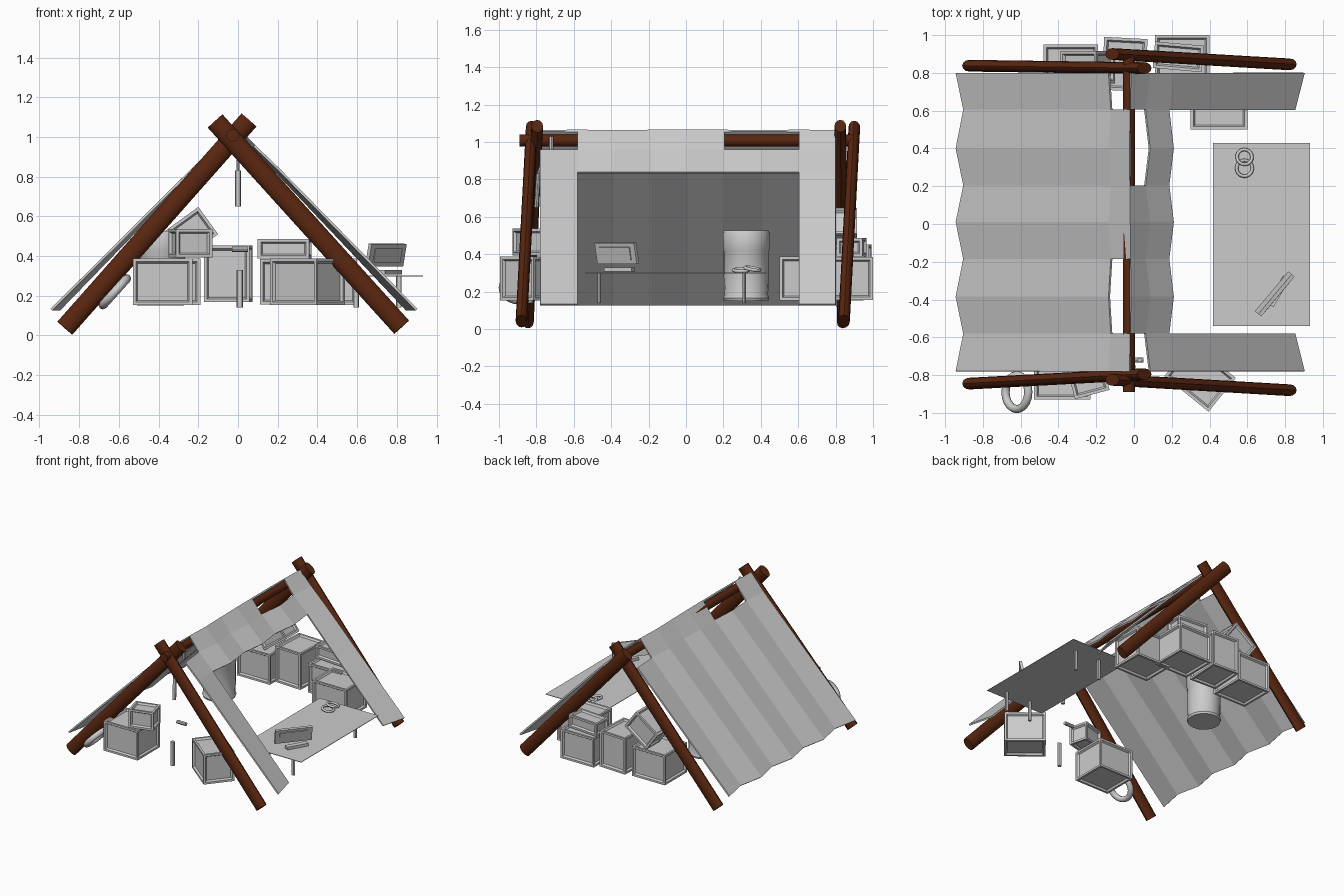
import bpy, bmesh, math
from mathutils import Vector, Matrix

if "Cube" in bpy.data.objects:
    bpy.data.objects.remove(bpy.data.objects["Cube"])


def material(name, rgb):
    m = bpy.data.materials.new(name)
    m.diffuse_color = (*rgb, 1)
    m.use_nodes = True
    m.node_tree.nodes["Principled BSDF"].inputs["Base Color"].default_value = m.diffuse_color
    return m


GREY = material("plain grey", (0.6, 0.6, 0.6))
BROWN = material("dark brown wood", (0.10, 0.019, 0.005))


def finish(bm, name, mat, smooth=False):
    me = bpy.data.meshes.new(name)
    bmesh.ops.recalc_face_normals(bm, faces=bm.faces[:])
    if smooth:
        for f in bm.faces:
            f.smooth = len(f.verts) == 4
        for e in bm.edges:
            e.smooth = len(e.link_faces) == 2 and e.calc_face_angle(0) < 0.7
    bm.to_mesh(me)
    bm.free()
    me.materials.append(mat)
    ob = bpy.data.objects.new(name, me)
    bpy.context.collection.objects.link(ob)
    return ob


def rod(name, a, b, r_side, r_y, mat, sides=12):
    """Rod between two points, with an oval section (r_y measured along y)."""
    a, b = Vector(a), Vector(b)
    z = (b - a).normalized()
    ref = Vector((0, 1, 0)) if abs(z.y) < 0.9 else Vector((0, 0, 1))
    x = ref.cross(z).normalized()
    y = z.cross(x)
    bm = bmesh.new()
    rings = [[bm.verts.new(p + x * r_side * math.cos(t) + y * r_y * math.sin(t))
              for t in (math.tau * i / sides for i in range(sides))] for p in (a, b)]
    for i in range(sides):
        j = (i + 1) % sides
        bm.faces.new((rings[0][i], rings[0][j], rings[1][j], rings[1][i]))
    bm.faces.new(rings[0])
    bm.faces.new(rings[1])
    return finish(bm, name, mat, True)


def box(name, centre, size, rot=(0, 0, 0), frame=0):
    """Box; with frame > 0 every side gets a recessed panel."""
    bm = bmesh.new()
    bmesh.ops.create_cube(bm, size=1, matrix=Matrix.Diagonal((*size, 1)))
    if frame:
        faces = bm.faces[:]
        bmesh.ops.inset_individual(bm, faces=faces, thickness=frame)
        bmesh.ops.inset_individual(bm, faces=faces, thickness=0.012, depth=-0.014)
    ob = finish(bm, name, GREY)
    ob.location = centre
    ob.rotation_euler = [math.radians(v) for v in rot]
    return ob


def ring(name, centre, major, minor, rot=(0, 0, 0), n=20, m=8):
    bm = bmesh.new()
    vs = [[bm.verts.new(((major + minor * math.cos(q)) * math.cos(p),
                         (major + minor * math.cos(q)) * math.sin(p), minor * math.sin(q)))
           for q in (math.tau * j / m for j in range(m))]
          for p in (math.tau * i / n for i in range(n))]
    for i in range(n):
        for j in range(m):
            k, l = (i + 1) % n, (j + 1) % m
            bm.faces.new((vs[i][j], vs[k][j], vs[k][l], vs[i][l]))
    for f in bm.faces:
        f.smooth = True
    ob = finish(bm, name, GREY)
    ob.location = centre
    ob.rotation_euler = [math.radians(v) for v in rot]


# Crossed end poles and ridge pole
rod("front_left_pole", (-0.872, -0.845, 0.037), (0.055, -0.795, 1.085), 0.05, 0.031, BROWN)
rod("front_right_pole", (0.824, -0.88, 0.042), (-0.115, -0.825, 1.08), 0.05, 0.031, BROWN)
rod("back_left_pole", (-0.872, 0.838, 0.037), (0.055, 0.825, 1.085), 0.05, 0.031, BROWN)
rod("back_right_pole", (0.824, 0.845, 0.042), (-0.115, 0.9, 1.08), 0.05, 0.031, BROWN)
rod("ridge_pole", (-0.027, -0.89, 1.008), (-0.027, 0.9, 1.008), 0.032, 0.032, BROWN)

# Pleated cloth roof: profile columns swept along y, open panels left out
rows = [-0.78, -0.58, -0.385, -0.185, 0.01, 0.205, 0.4, 0.605, 0.8]
profile = [(-0.92, 0.13, -0.02), (-0.125, 0.935, -0.006), (-0.02, 1.06, 0),
           (0.07, 0.955, 0.012), (0.195, 0.835, 0.012), (0.875, 0.13, 0.025)]
missing = {1: (1, 2, 7), 2: (0, 5, 6), 4: (1, 2, 3, 4, 5, 6)}
bm = bmesh.new()
grid = [[bm.verts.new((x + (w if i % 2 == 0 else -w), y, z)) for x, z, w in profile]
        for i, y in enumerate(rows)]
for i in range(8):
    for c in range(5):
        if i not in missing.get(c, ()):
            bm.faces.new((grid[i][c], grid[i][c + 1], grid[i + 1][c + 1], grid[i + 1][c]))
bmesh.ops.delete(bm, geom=[v for v in bm.verts if not v.link_faces], context='VERTS')
cloth = finish(bm, "cloth_roof", GREY)
sol = cloth.modifiers.new("thickness", 'SOLIDIFY')
sol.thickness = 0.012
sol.offset = 0

# Crates: centre, size, rotation
crates = {
    "front_left_crate": ((-0.38, -0.79, 0.27), (0.30, 0.28, 0.235), (0, 0, 0)),
    "front_left_small_crate": ((-0.24, -0.83, 0.465), (0.19, 0.15, 0.145), (0, 0, 15)),
    "front_right_crate": ((0.35, -0.81, 0.27), (0.30, 0.23, 0.235), (0, 0, -39)),
    "back_left_crate": ((-0.335, 0.81, 0.27), (0.29, 0.28, 0.235), (0, 0, 0)),
    "back_left_tilted_crate": ((-0.245, 0.83, 0.51), (0.235, 0.17, 0.17), (0, -36, 0)),
    "back_middle_crate": ((-0.05, 0.845, 0.31), (0.23, 0.28, 0.285), (0, 0, -3)),
    "back_right_crate": ((0.255, 0.86, 0.27), (0.29, 0.28, 0.23), (0, 0, 0)),
    "back_right_small_crate": ((0.235, 0.885, 0.437), (0.26, 0.14, 0.1), (0, 0, -5)),
    "inner_right_crate": ((0.45, 0.63, 0.27), (0.30, 0.26, 0.235), (0, 0, 0)),
}
for name, (c, s, r) in crates.items():
    box(name, c, s, r, 0.022)

# Barrel, lathed from a profile
bm = bmesh.new()
outline = [(0.118, 0.15), (0.124, 0.165), (0.117, 0.18), (0.121, 0.3), (0.121, 0.415),
           (0.125, 0.425), (0.125, 0.515), (0.118, 0.527)]
n = 20
loops = [[bm.verts.new((-0.39 + r * math.cos(math.tau * i / n),
                        0.322 + r * math.sin(math.tau * i / n), z)) for i in range(n)]
         for r, z in outline]
for a, b in zip(loops, loops[1:]):
    for i in range(n):
        bm.faces.new((a[i], a[(i + 1) % n], b[(i + 1) % n], b[i]))
bm.faces.new(loops[0])
bm.faces.new(loops[-1])
finish(bm, "barrel", GREY, True)

# Table with thin top and four short legs
box("table_top", (0.675, -0.055, 0.3), (0.515, 0.97, 0.004))
for i, (x, y) in enumerate([(0.595, -0.465), (0.81, -0.465), (0.595, 0.312), (0.81, 0.312)]):
    rod(f"table_leg_{i + 1}", (x, y, 0.14), (x, y, 0.3), 0.014, 0.01, GREY, 8)

# Things on the table: standing board with its foot, two flat rings
box("standing_board", (0.745, -0.37, 0.405), (0.275, 0.02, 0.115), (12, 0, 50))
box("board_panel", (0.749, -0.374, 0.405), (0.21, 0.02, 0.07), (12, 0, 50))
box("board_foot", (0.765, -0.355, 0.318), (0.17, 0.04, 0.022), (0, 0, 60))
ring("table_ring_near", (0.585, 0.295, 0.315), 0.042, 0.009, (0, 8, 0))
ring("table_ring_far", (0.585, 0.355, 0.322), 0.04, 0.009, (-10, 8, 0))

# Coil leaning on the front left pole
ring("leaning_coil", (-0.62, -0.89, 0.22), 0.09, 0.022, (0, -48, 0))

# Hanging and loose sticks at the front opening
rod("hanging_stick", (0, -0.8, 0.65), (0, -0.79, 0.83), 0.016, 0.012, GREY, 8)
rod("hanging_cord", (0, -0.79, 0.83), (0, -0.75, 0.94), 0.008, 0.008, GREY, 8)
rod("cord_loop", (0.03, -0.72, 0.95), (0.03, -0.72, 1.03), 0.012, 0.012, GREY, 8)
rod("standing_stick", (0.008, -0.83, 0.14), (0.008, -0.83, 0.33), 0.016, 0.014, GREY, 8)
rod("loose_stick", (-0.03, -0.72, 0.435), (0.05, -0.72, 0.435), 0.014, 0.014, GREY, 8)
